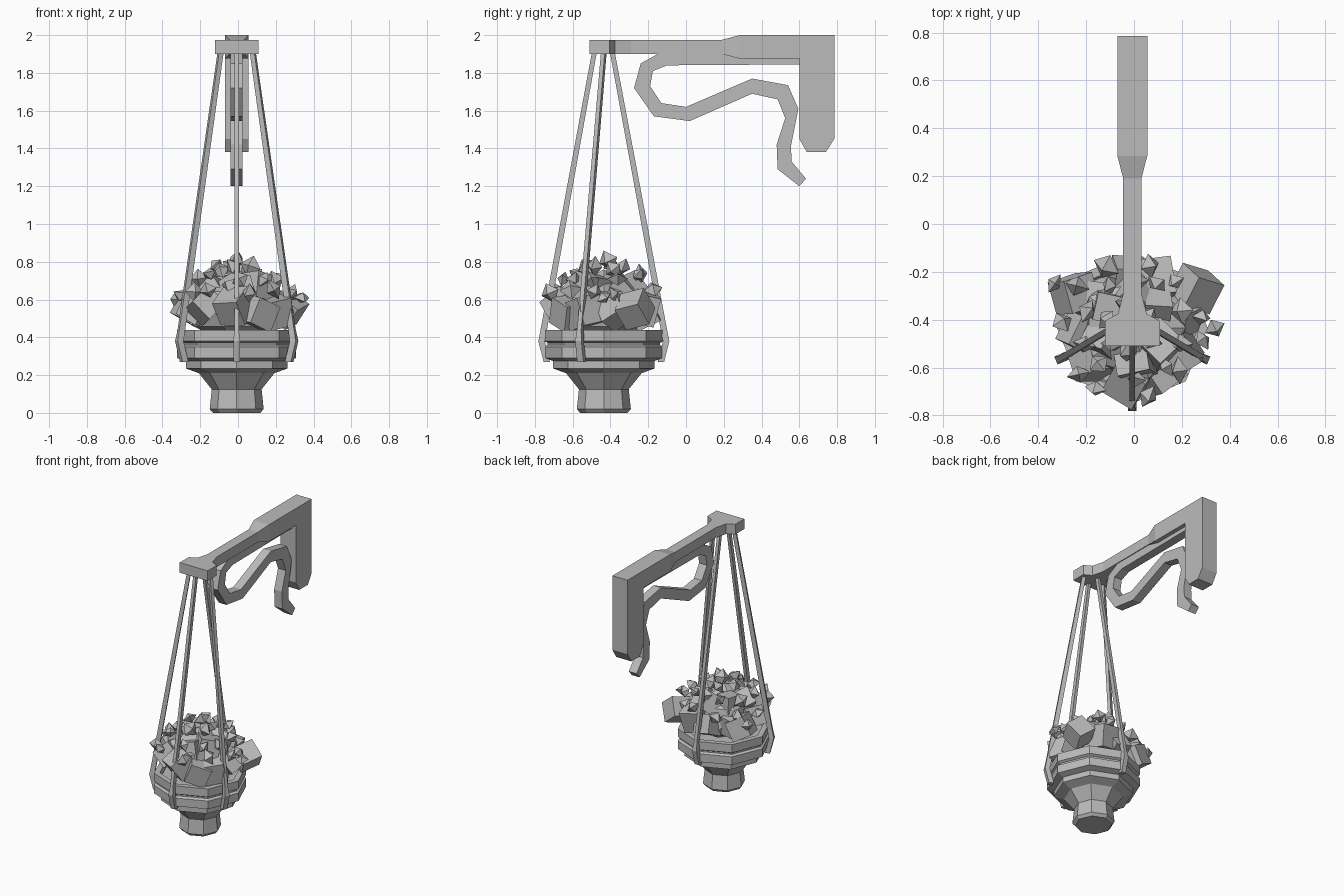
import bpy, bmesh, math, random
from mathutils import Vector, Matrix, Euler

cube = bpy.data.objects.get("Cube")
if cube:
    bpy.data.objects.remove(cube, do_unlink=True)

random.seed(4)
CX, CY = -0.007, -0.435   # axis of the hanging pot

grey = bpy.data.materials.new("plain_grey")
grey.use_nodes = True
COLOUR = (0.5, 0.5, 0.5, 1)
grey.diffuse_color = COLOUR
grey.node_tree.nodes["Principled BSDF"].inputs["Base Color"].default_value = COLOUR


def finish(name, bm):
    bmesh.ops.recalc_face_normals(bm, faces=bm.faces)
    mesh = bpy.data.meshes.new(name)
    bm.to_mesh(mesh)
    bm.free()
    mesh.materials.append(grey)
    obj = bpy.data.objects.new(name, mesh)
    bpy.context.collection.objects.link(obj)
    return obj


def loft(name, rings):
    """Skin a row of matching rings and cap both ends."""
    bm = bmesh.new()
    rows = [[bm.verts.new(p) for p in ring] for ring in rings]
    n = len(rows[0])
    for a, b in zip(rows, rows[1:]):
        for i in range(n):
            j = (i + 1) % n
            bm.faces.new((a[i], a[j], b[j], b[i]))
    bm.faces.new(rows[0])
    bm.faces.new(rows[-1])
    return finish(name, bm)


def circle(r, z, sides=8):
    return [(CX + r * math.cos(math.tau * i / sides),
             CY + r * math.sin(math.tau * i / sides), z) for i in range(sides)]


# Eight-sided pot with a grooved double rim and a sunken top
pot_profile = [(0.125, 0), (0.143, 0.02), (0.132, 0.125), (0.2, 0.21),
               (0.268, 0.235), (0.268, 0.275), (0.315, 0.29), (0.315, 0.35),
               (0.297, 0.36), (0.297, 0.37), (0.315, 0.38), (0.315, 0.44),
               (0.275, 0.44), (0.265, 0.41)]
loft("pot", [circle(r, z) for r, z in pot_profile])


# Arm, running from the front plate back to the wall mount
def section(y, w, lo, hi):
    return [(CX - w, y, lo), (CX + w, y, lo), (CX + w, y, hi), (CX - w, y, hi)]


loft("arm", [section(*s) for s in (
    (-0.51, 0.115, 1.9, 1.975), (-0.405, 0.115, 1.9, 1.975),
    (-0.375, 0.06, 1.9, 1.975), (-0.29, 0.038, 1.9, 1.975),
    (0.19, 0.038, 1.9, 1.975), (0.285, 0.0625, 1.875, 2.0),
    (0.6, 0.0625, 1.875, 2.0))])

# Wall mount with a chamfered foot
W = 0.0625
loft("wall_mount", [
    [(CX - W, a, z), (CX + W, a, z), (CX + W, b, z), (CX - W, b, z)]
    for a, b, z in ((0.64, 0.74, 1.38), (0.6, 0.785, 1.45), (0.6, 0.785, 2.0))])

# Scrolled brace: outer and inner edge points in the y-z plane
outer = [(0.6, 1.9), (-0.14, 1.905), (-0.24, 1.85), (-0.275, 1.72), (-0.17, 1.57),
         (0.02, 1.545), (0.35, 1.69), (0.485, 1.66), (0.525, 1.56), (0.48, 1.42),
         (0.485, 1.29), (0.6, 1.2)]
inner = [(0.6, 1.845), (-0.1, 1.84), (-0.175, 1.81), (-0.19, 1.73), (-0.13, 1.64),
         (0, 1.62), (0.35, 1.77), (0.54, 1.735), (0.595, 1.61), (0.555, 1.41),
         (0.56, 1.33), (0.635, 1.24)]
S = 0.032
loft("scroll_brace", [
    [(CX - S, *a), (CX + S, *a), (CX + S, *b), (CX - S, *b)]
    for a, b in zip(outer, inner)])


# Four hanger straps, hooked in under the rim
def hanger(name, top, angle):
    out = Vector((math.cos(angle), math.sin(angle), 0))
    side = Vector((-out.y, out.x, 0))
    axis = Vector((CX, CY, 0))
    path = [(axis + Vector((*top, 1.91)), 0.011, 0.013)]
    for r, z, w in ((0.318, 0.44, 0.012), (0.33, 0.38, 0.018), (0.302, 0.27, 0.018)):
        path.append((axis + out * r + Vector((0, 0, z)), w, 0.017))
    loft(name, [[p + side * w * a + out * t * b
                 for a, b in ((-1, -1), (1, -1), (1, 1), (-1, 1))]
                for p, w, t in path])


tilt = math.radians(23)
hanger("front_hanger", (0, -0.05), -math.pi / 2)
hanger("back_hanger", (0, 0.045), math.pi / 2)
hanger("left_hanger", (0.085, 0), -tilt)
hanger("right_hanger", (-0.085, 0), math.pi + tilt)


# Foliage: a faceted core, tumbled blocks and small pointed leaves
def tumble(r, angle, z):
    spin = Euler([random.uniform(0, math.tau) for _ in range(3)]).to_matrix().to_4x4()
    spot = (CX + r * math.cos(angle), CY + r * math.sin(angle), z)
    return Matrix.Translation(spot) @ spin


bm = bmesh.new()
bmesh.ops.create_icosphere(
    bm, subdivisions=1, radius=1,
    matrix=Matrix.Translation((CX, CY, 0.55)) @ Matrix.Diagonal((0.25, 0.25, 0.21, 1)))
finish("foliage_core", bm)

bm = bmesh.new()
for count, r, z, size in ((9, 0.215, 0.54, 0.15), (6, 0.13, 0.65, 0.13)):
    for i in range(count):
        a = math.tau * (i + random.uniform(0.3, 0.7)) / count
        bmesh.ops.create_cube(bm, size=size * random.uniform(0.85, 1.1),
                              matrix=tumble(r, a, z + random.uniform(-0.02, 0.03)))
for x, y in ((0.26, -0.27), (-0.25, -0.29)):
    d = Vector((x - CX, y - CY))
    bmesh.ops.create_cube(bm, size=0.14,
                          matrix=tumble(d.length, math.atan2(d.y, d.x), 0.55))
finish("foliage_blocks", bm)


def leaf(bm, size, matrix):
    """A squat four-sided double point."""
    flat = Matrix.Diagonal((size, size, size * 0.7, 1))
    ring = [bm.verts.new(matrix @ flat @ Vector(p))
            for p in ((1, 0, 0), (0, 1, 0), (-1, 0, 0), (0, -1, 0))]
    for tip in ((0, 0, 1), (0, 0, -1)):
        v = bm.verts.new(matrix @ flat @ Vector(tip))
        for i in range(4):
            bm.faces.new((ring[i], ring[(i + 1) % 4], v))


bm = bmesh.new()
for count, r, z in ((11, 0.28, 0.635), (10, 0.2, 0.72), (6, 0.1, 0.77), (1, 0.01, 0.795)):
    for i in range(count):
        a = math.tau * (i + random.uniform(0.25, 0.75)) / count
        leaf(bm, random.uniform(0.045, 0.06),
             tumble(r + random.uniform(-0.02, 0.02), a, z + random.uniform(-0.02, 0.02)))
leaf(bm, 0.045, tumble(0.345, 0, 0.61))
leaf(bm, 0.045, tumble(0.375, 2.62, 0.6))
finish("foliage_leaves", bm)
